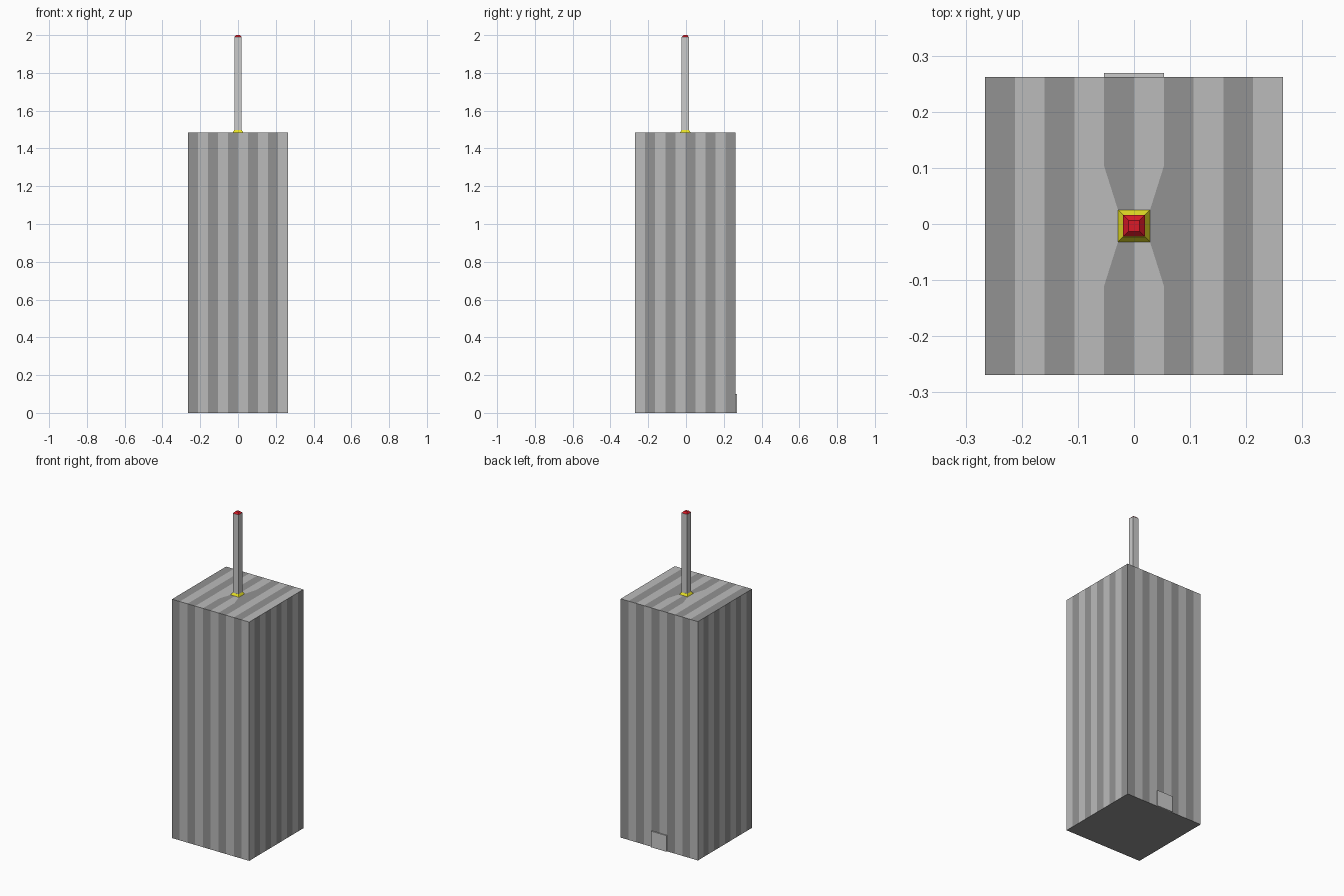
import bpy, bmesh
from mathutils import Matrix, Vector

if "Cube" in bpy.data.objects:
    bpy.data.objects.remove(bpy.data.objects["Cube"])

HALF, TOP, CY = 0.2655, 1.484, -0.0035   # tower half width, roof height, centre in y
N = 10                                   # stripes per side
W = 2 * HALF / N
R = 0.0285                               # half width of the mast collar


def material(name, rgb):
    m = bpy.data.materials.new(name)
    m.diffuse_color = (*rgb, 1)
    m.use_nodes = True
    m.node_tree.nodes["Principled BSDF"].inputs["Base Color"].default_value = m.diffuse_color
    return m


dark = material("dark_stripe", (0.29, 0.29, 0.29))
light = material("light_stripe", (0.5, 0.5, 0.5))
yellow = material("yellow", (0.8, 0.75, 0.02))
red = material("red", (0.7, 0.01, 0.02))


def finish(name, bm, mats=()):
    mesh = bpy.data.meshes.new(name)
    bmesh.ops.remove_doubles(bm, verts=bm.verts, dist=1e-5)
    bmesh.ops.recalc_face_normals(bm, faces=bm.faces)
    bm.to_mesh(mesh)
    bm.free()
    for m in mats:
        mesh.materials.append(m)
    ob = bpy.data.objects.new(name, mesh)
    ob.location.y = CY
    bpy.context.collection.objects.link(ob)
    return ob


def block(name, r0, r1, z0, z1, mats=()):
    """Square block, tapering from half width r0 to r1."""
    bm = bmesh.new()
    rings = [[bm.verts.new((sx * r, sy * r, z)) for sx, sy in
              ((-1, -1), (1, -1), (1, 1), (-1, 1))] for r, z in ((r0, z0), (r1, z1))]
    bm.faces.new(rings[0][::-1])
    bm.faces.new(rings[1])
    for i in range(4):
        j = (i + 1) % 4
        bm.faces.new((rings[0][i], rings[0][j], rings[1][j], rings[1][i]))
    return finish(name, bm, mats)


# Striped tower
bm = bmesh.new()


def face(points, colour):
    bm.faces.new([bm.verts.new(p) for p in points]).material_index = colour


# Four striped walls
for side in range(4):
    turn = Matrix.Rotation(side * 1.5707963268, 3, 'Z')
    for k in range(N):
        a, b = -HALF + k * W, -HALF + (k + 1) * W
        quad = [(a, -HALF, 0), (b, -HALF, 0), (b, -HALF, TOP), (a, -HALF, TOP)]
        face([turn @ Vector(p) for p in quad], (k + side) % 2)

# Striped roof, pinched in around the collar
for k in range(N):
    a, b = -HALF + k * W, -HALF + (k + 1) * W
    if k in (4, 5):
        ia, ib = (-R, 0) if k == 4 else (0, R)
        for s in (-1, 1):
            face([(a, s * HALF, TOP), (b, s * HALF, TOP), (b, s * 2 * W, TOP),
                  (ib, s * R, TOP), (ia, s * R, TOP), (a, s * 2 * W, TOP)], k % 2)
    else:
        face([(a, -HALF, TOP), (b, -HALF, TOP), (b, -2 * W, TOP), (b, 2 * W, TOP),
              (b, HALF, TOP), (a, HALF, TOP), (a, 2 * W, TOP), (a, -2 * W, TOP)], k % 2)
for s, colour in ((-1, 1), (1, 0)):
    face([(s * W, -2 * W, TOP), (s * R, -R, TOP), (s * R, R, TOP), (s * W, 2 * W, TOP)], colour)

# Tower underside
xs = [-HALF + k * W for k in range(N)]
ring = ([(x, -HALF, 0) for x in xs] + [(HALF, y, 0) for y in xs]
        + [(-x, HALF, 0) for x in xs] + [(-HALF, -y, 0) for y in xs])
face(ring[::-1], 0)
finish("tower", bm, (dark, light))

# Mast with collar and tip
block("mast_collar", R, 0.0195, TOP, 1.497, (yellow,))
block("mast", 0.0192, 0.0192, 1.49, 1.99)
block("mast_tip", 0.0192, 0.0095, 1.99, 2.0, (red,))

# Door on the back wall
bm = bmesh.new()
bmesh.ops.create_cube(bm, size=1, matrix=Matrix.Translation((0, HALF + 0.0035, 0.05))
                      @ Matrix.Diagonal((2 * W, 0.007, 0.1, 1)))
finish("door", bm)
